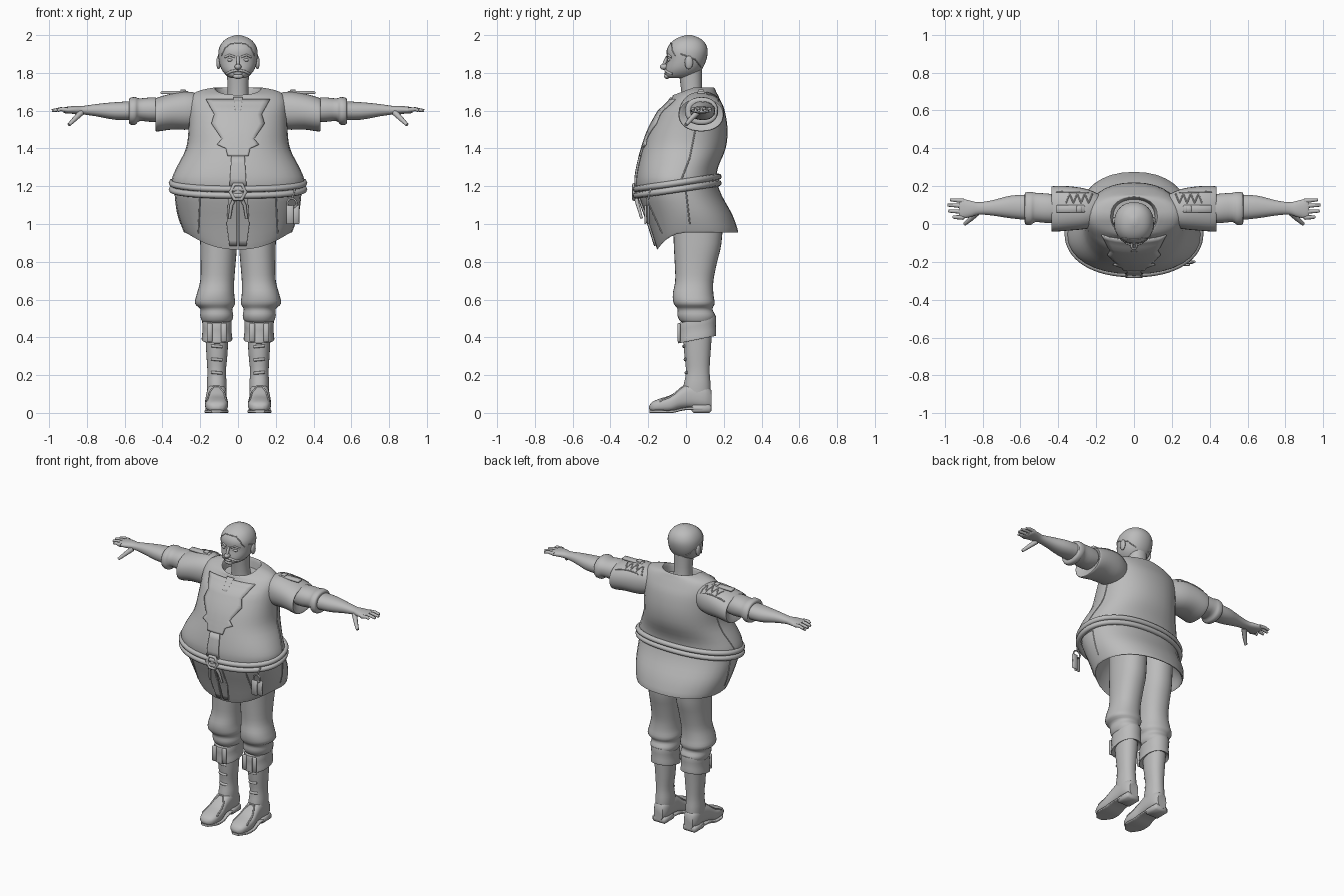
import bpy, bmesh, math
from mathutils import Vector
from mathutils.bvhtree import BVHTree

cube = bpy.data.objects.get("Cube")
if cube:
    bpy.data.objects.remove(cube, do_unlink=True)

grey = bpy.data.materials.new("plain grey")
grey.use_nodes = True
shade = (0.5, 0.5, 0.5, 1)
grey.diffuse_color = shade
grey.node_tree.nodes["Principled BSDF"].inputs["Base Color"].default_value = shade

FRONT, DOWN, SIDE = Vector((0, 1, 0)), Vector((0, 0, -1)), Vector((-1, 0, 0))


def link(name, data, mirror=False):
    obj = bpy.data.objects.new(name, data)
    bpy.context.collection.objects.link(obj)
    data.materials.append(grey)
    if mirror:
        obj.modifiers.new("Mirror", "MIRROR").use_mirror_merge = False
    return obj


def finish(name, bm, mirror=False):
    bmesh.ops.recalc_face_normals(bm, faces=bm.faces)
    mesh = bpy.data.meshes.new(name)
    bm.to_mesh(mesh)
    bm.free()
    mesh.shade_smooth()
    mesh.set_sharp_from_angle(angle=math.radians(50))
    return link(name, mesh, mirror)


def spline(rows, steps=3):
    """Catmull-Rom through rows of numbers."""
    out = []
    for i in range(len(rows) - 1):
        a, b, c, d = (rows[min(max(j, 0), len(rows) - 1)] for j in range(i - 1, i + 3))
        for s in range(steps):
            t = s / steps
            out.append([q + t / 2 * (r - p + t * (2 * p - 5 * q + 4 * r - s4 + t * (3 * (q - r) + s4 - p)))
                        for p, q, r, s4 in zip(a, b, c, d)])
    return out + [list(rows[-1])]


def oval(lo_a, hi_a, lo_b, hi_b, power, count=32):
    for i in range(count):
        t = math.tau * i / count
        c, s = math.cos(t), math.sin(t)
        u = math.copysign(abs(c) ** (2 / power), c)
        v = math.copysign(abs(s) ** (2 / power), s)
        yield (lo_a + hi_a + u * (hi_a - lo_a)) / 2, (lo_b + hi_b + v * (hi_b - lo_b)) / 2


def tube(name, rows, axis="z", power=2.2, mirror=False, warp=None):
    """Loft of ovals; a row is position, then extents on the two other axes."""
    bm = bmesh.new()
    loops = []
    for pos, *ext in spline(rows):
        ring = []
        for a, b in oval(*ext, power):
            p = Vector({"x": (pos, a, b), "y": (a, pos, b), "z": (a, b, pos)}[axis])
            ring.append(bm.verts.new(warp(p) if warp else p))
        loops.append(ring)
    for low, high in zip(loops, loops[1:]):
        for i in range(len(low)):
            bm.faces.new((low[i - 1], low[i], high[i], high[i - 1]))
    bm.faces.new(loops[0])
    bm.faces.new(loops[-1])
    return finish(name, bm, mirror)


def centred(rows):
    return [(z, -w, w, a, b) for z, w, a, b in rows]


def blob(name, centre, size, mirror=False):
    bm = bmesh.new()
    bmesh.ops.create_uvsphere(bm, u_segments=16, v_segments=10, radius=1)
    for v in bm.verts:
        v.co = Vector(centre) + v.co * Vector(size)
    return finish(name, bm, mirror)


def box(name, centre, size, mirror=False):
    bm = bmesh.new()
    bmesh.ops.create_cube(bm, size=1)
    for v in bm.verts:
        v.co = Vector(centre) + v.co * Vector(size)
    bmesh.ops.bevel(bm, geom=bm.edges, offset=min(size) / 4, segments=1, affect="EDGES")
    return finish(name, bm, mirror)


def cord(name, points, radius, mirror=False, closed=False, taper=1.0):
    curve = bpy.data.curves.new(name, "CURVE")
    curve.dimensions, curve.bevel_depth = "3D", radius
    curve.bevel_resolution, curve.use_fill_caps = 2, True
    line = curve.splines.new("POLY")
    line.points.add(len(points) - 1)
    line.use_cyclic_u = closed
    for i, (target, p) in enumerate(zip(line.points, points)):
        target.co = (*p, 1)
        target.radius = 1 + (taper - 1) * i / (len(points) - 1)
    return link(name, curve, mirror)


def tree_of(obj):
    return BVHTree.FromPolygons([v.co for v in obj.data.vertices], [p.vertices for p in obj.data.polygons])


def drape(tree, pairs, direction=FRONT, lift=0.0):
    """Drop 2D points on a surface along a direction."""
    out = []
    for a, b in pairs:
        start = {FRONT.y: Vector((a, 0, b))}[1] if direction is FRONT else (
            Vector((a, b, 0)) if direction is DOWN else Vector((0, a, b)))
        hit = tree.ray_cast(start - direction * 3, direction)[0]
        if hit:
            out.append(hit - direction * lift)
    return out


def seam(name, obj, pairs, direction=FRONT, radius=0.004, mirror=True):
    dense = []
    for a, b in zip(pairs, pairs[1:]):
        dense += [Vector(a).lerp(Vector(b), t / 5) for t in range(5)]
    cord(name, drape(tree_of(obj), dense + [Vector(pairs[-1])], direction), radius, mirror)


def patch(name, obj, rows, mirror=False):
    """Thin cloth panel laid on the front; a row is height, left, right."""
    tree, bm, cols = tree_of(obj), bmesh.new(), 10
    grid = []
    for i in range(len(rows) - 1):
        for t in range(5 if i == len(rows) - 2 else 4):
            z, l, r = Vector(rows[i]).lerp(Vector(rows[i + 1]), t / 4)
            pts = drape(tree, [(l + (r - l) * c / cols, z) for c in range(cols + 1)], lift=0.005)
            if len(pts) == cols + 1:
                grid.append([bm.verts.new(p) for p in pts])
    for a, b in zip(grid, grid[1:]):
        for i in range(cols):
            bm.faces.new((a[i], a[i + 1], b[i + 1], b[i]))
    panel = finish(name, bm, mirror)
    panel.modifiers.new("Thickness", "SOLIDIFY").thickness = 0.009
    panel.modifiers["Thickness"].offset = 0


# Tunic body with a dipped neckline
def neckline(p):
    if p.z > 1.6:
        p.z += min(0, p.y - 0.04) * 0.3 * (p.z - 1.6) / 0.1
    return p


tunic = tube("tunic", centred([
    (1.17, .34, -.26, .16), (1.23, .352, -.265, .16), (1.3, .325, -.255, .17), (1.4, .275, -.23, .21),
    (1.5, .262, -.195, .22), (1.6, .26, -.14, .205), (1.66, .255, -.1, .18), (1.7, .22, -.075, .16),
    (1.72, .14, -.07, .15), (1.715, .12, -.06, .14), (1.66, .11, -.05, .13)]), warp=neckline)


# Skirt of the tunic, longer in front
def hem(p):
    f = min(max((1.12 - p.z) / 0.15, 0), 1) * min(max(-p.y / 0.19, 0), 1) ** 2
    return p + Vector((0, 0.035 * f, -0.095 * f))


skirt = tube("tunic_skirt", centred([
    (1.23, .335, -.255, .16), (1.15, .335, -.25, .19), (1.05, .318, -.215, .245), (.965, .29, -.19, .275),
    (.96, .28, -.18, .265), (1.02, .26, -.15, .24), (1.1, .2, -.1, .2)]), warp=hem)

# Panels and seams of the tunic
patch("chest_yoke", tunic, [(z, -w, w) for z, w in (
    (1.66, .17), (1.58, .125), (1.53, .14), (1.45, .085), (1.42, .11), (1.4, .065), (1.36, .055))])
patch("front_placket", tunic, [(1.36, -.035, .035), (1.2, -.045, .045)])
patch("collar_tab", tunic, [(1.67, -.025, .025), (1.6, -.015, .015)])
patch("skirt_flap", skirt, [(1.17, .006, .05), (1.0, .006, .06), (.885, .006, .045)], mirror=True)
seam("side_seam", tunic, [(.05, 1.5), (.02, 1.35), (-.03, 1.22)], SIDE)
seam("skirt_side_seam", skirt, [(.0, 1.18), (.02, 1.0)], SIDE)
seam("skirt_front_seam", skirt, [(.2, 1.16), (.21, .95)])
for height in (1.46, 1.41):
    seam("chest_lace", tunic, [(0, height), (.04, height + .015)], radius=.008)

# Rope belt, buckle knot and hanging ends
for side in (-1, 1):
    loop = [(x, y, 1.2 + 0.15 * (y + .05) + side * .017)
            for x, y in oval(-.35, .35, -.265, .172, 2.2, 64)]
    cord("belt_rope", loop, .017, closed=True)
hexagon = [(.04 * math.cos(k * math.pi / 3), -.275, 1.17 + .045 * math.sin(k * math.pi / 3)) for k in range(6)]
cord("belt_buckle", hexagon, .01, closed=True)
blob("belt_knot", (0, -.265, 1.17), (.03, .014, .03))
cord("belt_end", [(.01, -.268, 1.15), (.035, -.255, 1.1), (.045, -.235, 1.03)], .012, True, taper=.6)

# Key tag on the left hip
cord("tag_cord", [(.27, -.16, 1.23), (.3, -.19, 1.18), (.285, -.2, 1.13)], .005)
cord("tag_ring", [(.285 + .025 * math.cos(k), -.205, 1.11 + .025 * math.sin(k))
                  for k in (math.tau * i / 16 for i in range(16))], .005, closed=True)
for shift in (0, .03):
    box("hip_tag", (.275 + shift, -.215 + shift / 2, 1.05), (.04, .012, .1))

# Sleeves, rolled cuffs and shoulder straps
sleeve = tube("sleeve", [
    (.17, 0, .15, 1.52, 1.67), (.25, -.025, .185, 1.5, 1.7), (.35, -.035, .2, 1.5, 1.69),
    (.425, -.04, .2, 1.49, 1.67), (.435, -.03, .19, 1.5, 1.66), (.41, .01, .15, 1.55, 1.64)], "x", mirror=True)
tube("rolled_cuff", [
    (.38, .01, .15, 1.55, 1.66), (.45, .005, .16, 1.54, 1.67), (.52, .01, .165, 1.545, 1.665),
    (.545, -.005, .17, 1.525, 1.672), (.575, .0, .165, 1.53, 1.665), (.575, .03, .14, 1.56, 1.64)],
    "x", mirror=True)
box("shoulder_strap", (.335, .08, 1.695), (.15, .04, .016), True)
box("strap_button", (.29, .08, 1.706), (.03, .03, .012), True)
seam("sleeve_stitch", sleeve, [(.22 + .02 * k, .16 - .05 * (k % 2)) for k in range(8)], DOWN)
seam("sleeve_back_edge", sleeve, [(.24, .165), (.41, .17)], DOWN)

# Bare forearms and hands
tube("forearm", [
    (.55, .02, .155, 1.55, 1.65), (.65, .03, .15, 1.552, 1.645), (.75, .045, .125, 1.57, 1.635),
    (.82, .05, .115, 1.58, 1.625), (.86, .038, .122, 1.583, 1.625), (.91, .028, .133, 1.585, 1.62),
    (.925, .04, .12, 1.59, 1.615)], "x", mirror=True)
for y, tip in ((.035, .955), (.065, .98), (.095, .985), (.122, .97)):
    cord("finger", [(.9, y, 1.604), (.94, y * 1.03, 1.608), (tip, y * 1.05, 1.6)], .013, True, taper=.6)
cord("thumb", [(.83, .06, 1.59), (.865, .025, 1.555), (.895, .0, 1.525)], .017, True, taper=.55)

# Trousers
tube("trouser_leg", [
    (1.08, .005, .2, -.07, .2), (.9, .005, .2, -.065, .188), (.8, .012, .198, -.06, .165),
    (.7, .02, .2, -.057, .145), (.63, .02, .218, -.07, .145), (.58, .015, .228, -.065, .152),
    (.55, .03, .2, -.045, .14), (.515, .025, .2, -.045, .155), (.485, .035, .19, -.03, .145),
    (.47, .06, .17, 0, .12)], mirror=True)


# Boots with folded tops
def tilt(p):
    return p + Vector((0, 0, 0.2 * (p.y - 0.06)))


shaft = tube("boot_shaft", [
    (.09, .062, .163, -.02, .13), (.15, .06, .165, -.012, .13), (.22, .064, .162, .0, .125),
    (.32, .055, .168, -.01, .13), (.45, .05, .175, -.02, .14)], mirror=True)
tube("boot_fold", [
    (.41, .06, .165, 0, .13), (.39, .035, .188, -.035, .155), (.395, .03, .192, -.042, .16),
    (.44, .035, .188, -.04, .158), (.495, .035, .188, -.038, .158), (.485, .06, .165, 0, .13)],
    mirror=True, warp=tilt)
foot = tube("boot_foot", [
    (-.195, .1, .13, .02, .035), (-.18, .07, .157, .008, .057), (-.14, .054, .172, .004, .075),
    (-.08, .053, .175, .004, .095), (-.03, .06, .17, .02, .13), (.03, .06, .165, .025, .16),
    (.1, .064, .162, .02, .15), (.135, .08, .145, .02, .12)], "y", 2.6, True)
tube("boot_sole", [
    (-.192, .09, .14, .0, .015), (-.14, .052, .175, 0, .015), (-.07, .052, .177, 0, .015),
    (0, .06, .168, .015, .03), (.12, .064, .162, .015, .03)], "y", 5, True)
box("boot_heel", (.113, .082, .022), (.1, .105, .044), True)
for x in (.075, .15):
    box("fold_strap", (x, -.038, .425), (.028, .016, .1), True)
for z in (.21, .28, .35):
    seam("boot_lace", shaft, [(.085, z), (.14, z + .005)], radius=.008)
seam("toe_seam", foot, [(.06, .06), (.075, .11), (.1, .14), (.13, .14), (.15, .11), (.165, .06)], radius=.005)

# Neck and head
tube("neck", centred([(1.6, .065, -.02, .1), (1.7, .055, -.025, .085), (1.82, .06, -.04, .085)]))
head = tube("head", centred([
    (1.772, .035, -.09, .0), (1.785, .06, -.108, .05), (1.82, .088, -.108, .085), (1.87, .102, -.1, .108),
    (1.92, .103, -.102, .115), (1.96, .085, -.08, .1), (1.985, .055, -.045, .07), (2.0, .012, .0, .03)]))
blob("ear", (.103, .015, 1.855), (.012, .022, .036), True)
blob("nose", (0, -.115, 1.832), (.018, .024, .016))
cord("nose_bridge", [(0, -.098, 1.885), (0, -.122, 1.835)], .009)
blob("eye", (.042, -.09, 1.868), (.017, .009, .008), True)
blob("lips", (0, -.106, 1.797), (.025, .01, .008))
blob("chin", (0, -.1, 1.782), (.028, .016, .014))
seam("brow", head, [(.018, 1.885), (.045, 1.895), (.07, 1.883)], radius=.006)
seam("moustache", head, [(0, 1.815), (.035, 1.808), (.06, 1.795)], radius=.007)
seam("hairline", head, [(0, 1.958), (.04, 1.955), (.07, 1.93), (.088, 1.89)], radius=.003)
seam("side_hairline", head, [(-.03, 1.9), (.0, 1.89), (.05, 1.87), (.08, 1.83)], SIDE, radius=.003)
